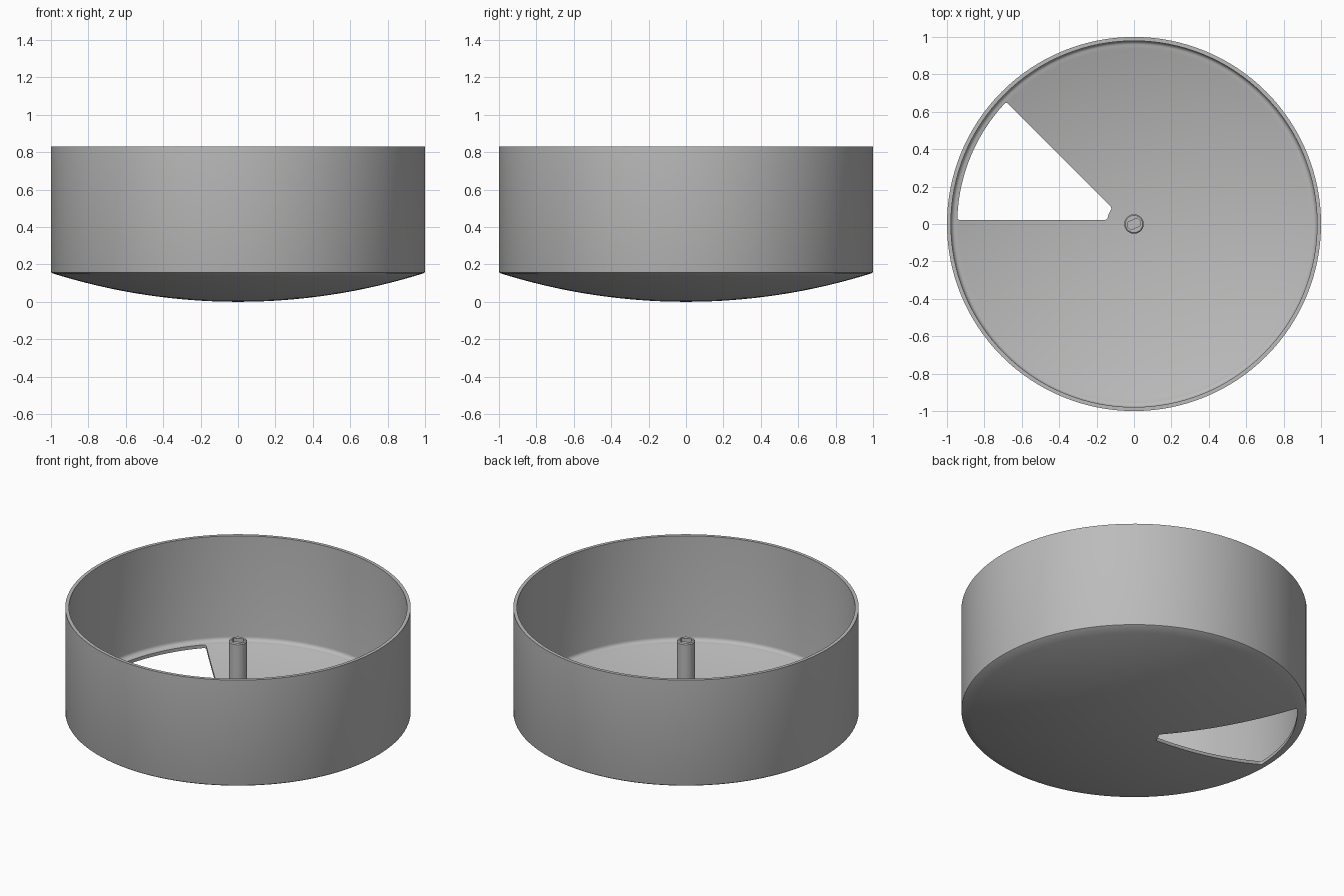
import bpy, bmesh
from math import sin, cos, pi, sqrt, asin, radians
from mathutils import Matrix

cube = bpy.data.objects.get("Cube")
if cube:
    bpy.data.objects.remove(cube, do_unlink=True)

SEGMENTS = 128
HEIGHT, EDGE_Z, THICK = 0.83, 0.155, 0.021
DOME_R = (1 + EDGE_Z ** 2) / (2 * EDGE_Z)

grey = bpy.data.materials.new("plain grey")
grey.use_nodes = True
grey.diffuse_color = (0.5, 0.5, 0.5, 1)
grey.node_tree.nodes["Principled BSDF"].inputs["Base Color"].default_value = (0.5, 0.5, 0.5, 1)


def dome(r):
    """Height of the outer dome surface at radius r."""
    return DOME_R - sqrt(DOME_R ** 2 - r * r)


def finish(name, bm):
    bmesh.ops.recalc_face_normals(bm, faces=bm.faces)
    mesh = bpy.data.meshes.new(name)
    bm.to_mesh(mesh)
    bm.free()
    mesh.materials.append(grey)
    obj = bpy.data.objects.new(name, mesh)
    bpy.context.collection.objects.link(obj)
    return obj


def lathe(name, profile):
    bm = bmesh.new()
    verts = [bm.verts.new((r, 0, z)) for r, z in profile]
    edges = [bm.edges.new(pair) for pair in zip(verts, verts[1:])]
    bmesh.ops.spin(bm, geom=verts + edges, axis=(0, 0, 1), cent=(0, 0, 0),
                   angle=2 * pi, steps=SEGMENTS, use_duplicate=False)
    bmesh.ops.remove_doubles(bm, verts=bm.verts, dist=1e-5)
    return finish(name, bm)


def prism(name, outline, z0, z1, corner=0):
    """Upright prism from a flat outline, with optional rounded sharp corners."""
    bm = bmesh.new()
    face = bm.faces.new([bm.verts.new((x, y, z0)) for x, y in outline])
    ext = bmesh.ops.extrude_face_region(bm, geom=[face])
    top = [v for v in ext["geom"] if isinstance(v, bmesh.types.BMVert)]
    bmesh.ops.translate(bm, verts=top, vec=(0, 0, z1 - z0))
    bmesh.ops.recalc_face_normals(bm, faces=bm.faces)
    if corner:
        sharp = [e for e in bm.edges
                 if abs(e.verts[0].co.z - e.verts[1].co.z) > 0.01
                 and e.calc_face_angle(0) > radians(40)]
        bmesh.ops.bevel(bm, geom=sharp, offset=corner, segments=4,
                        profile=0.5, affect='EDGES')
    return finish(name, bm)


def cut(obj, cutter):
    mod = obj.modifiers.new("cut", 'BOOLEAN')
    mod.operation, mod.solver, mod.object = 'DIFFERENCE', 'EXACT', cutter
    bpy.context.view_layer.objects.active = obj
    bpy.ops.object.modifier_apply(modifier=mod.name)
    bpy.data.objects.remove(cutter, do_unlink=True)


def smooth(obj):
    bpy.ops.object.select_all(action='DESELECT')
    obj.select_set(True)
    bpy.context.view_layer.objects.active = obj
    bpy.ops.object.shade_smooth_by_angle(angle=radians(30))


# Round tub: shallow domed bottom, thin upright wall, small inner fillet
FILLET = 0.025
inner = 1 - THICK
radii = [i / 16 for i in range(16)]
fillet_r = inner - FILLET
floor_z = dome(fillet_r) + THICK
profile = [(r, dome(r)) for r in radii]
profile += [(0.992, dome(0.992)), (0.998, EDGE_Z + 0.002), (1, EDGE_Z + 0.008)]
profile += [(1, HEIGHT), (inner, HEIGHT)]
profile += [(fillet_r + FILLET * cos(a), floor_z + FILLET * (1 - sin(a)))
            for a in (i * pi / 12 for i in range(7))]
profile += [(r, dome(r) + THICK) for r in reversed(radii)]
tub = lathe("tub", profile)

# Wedge opening in the floor, its straight sides set in from the radial lines
GAP = 0.022


def arc(radius, steps):
    shift = asin(GAP / radius)
    a0, a1 = 0.75 * pi + shift, pi - shift
    return [(radius * cos(a0 + (a1 - a0) * i / steps),
             radius * sin(a0 + (a1 - a0) * i / steps)) for i in range(steps + 1)]


cut(tub, prism("wedge_cutter", arc(0.945, 24) + arc(0.145, 4)[::-1], -0.1, 0.3, 0.012))
smooth(tub)

# Centre post with a keyed socket in its top
POST_R, POST_TOP = 0.052, 0.62
post = lathe("centre_post", [(0, 0.01), (POST_R, 0.01), (POST_R, POST_TOP - 0.006),
                             (POST_R - 0.006, POST_TOP), (0, POST_TOP)])
turn = Matrix.Rotation(radians(25), 2)
socket = []
for i in range(32):
    a = 2 * pi * i / 32
    y = max(-0.022, min(0.022, 0.036 * sin(a)))
    x = 0.036 * cos(a)
    if abs(0.036 * sin(a)) < 0.022 or abs(x) < 0.028:
        socket.append(tuple(turn @ Matrix.Translation((x, y, 0)).to_translation().to_2d()))
cut(post, prism("socket_cutter", socket, POST_TOP - 0.3, POST_TOP + 0.1))
smooth(post)
